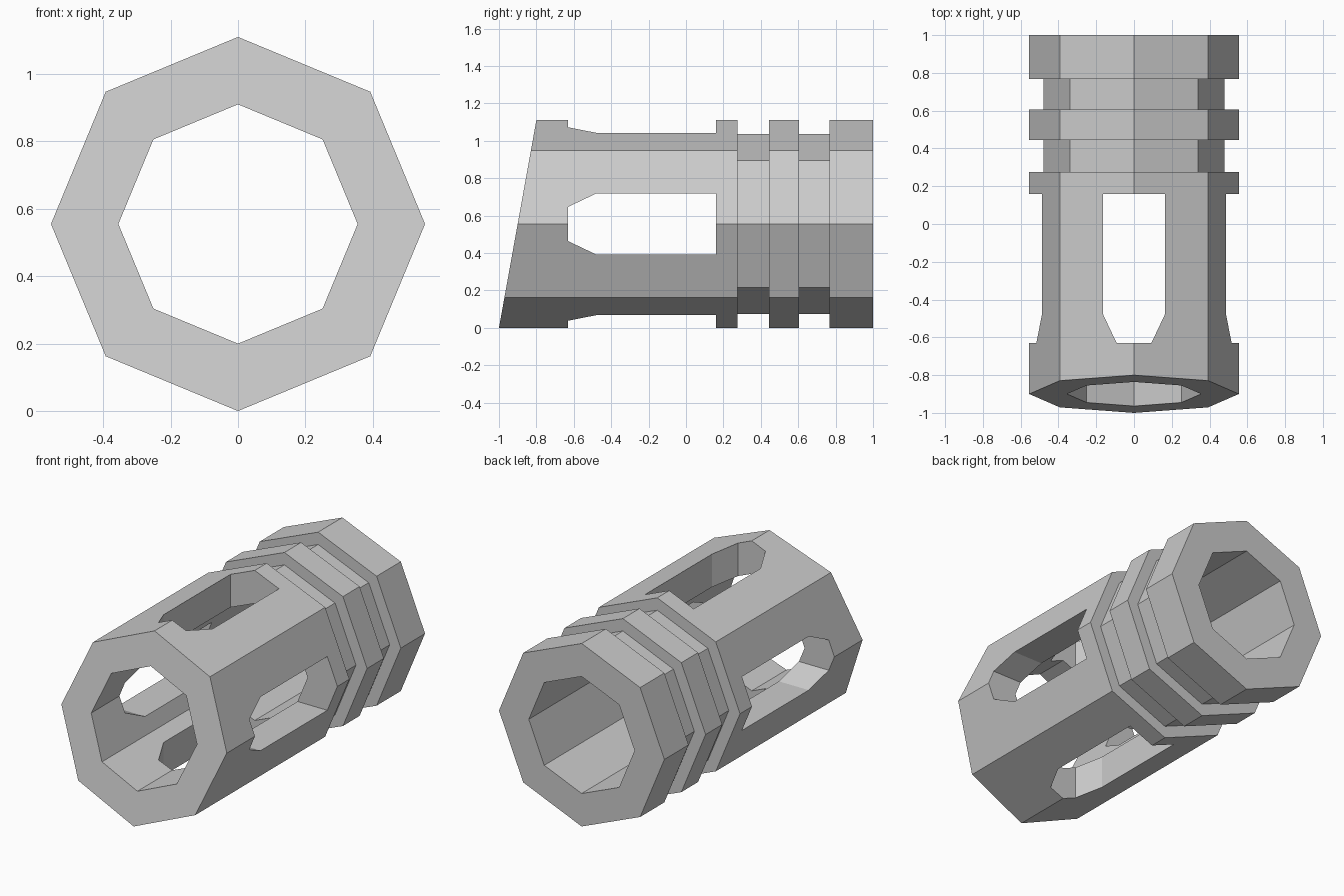
import bpy, bmesh, math

if "Cube" in bpy.data.objects:
    bpy.data.objects.remove(bpy.data.objects["Cube"])

R_OUT, R_GROOVE, R_IN, SIDES = 0.555, 0.48, 0.355, 8
CZ = R_OUT
SLANT = 0.2 / (2 * R_OUT)


def finish(name, bm):
    bmesh.ops.recalc_face_normals(bm, faces=bm.faces)
    mesh = bpy.data.meshes.new(name)
    bm.to_mesh(mesh)
    bm.free()
    obj = bpy.data.objects.new(name, mesh)
    bpy.context.collection.objects.link(obj)
    return obj


# Octagonal tube: closed (radius, y) profile turned about the y axis
profile = [(R_IN, -1), (R_OUT, -1),
           (R_OUT, 0.275), (R_GROOVE, 0.275), (R_GROOVE, 0.445), (R_OUT, 0.445),
           (R_OUT, 0.605), (R_GROOVE, 0.605), (R_GROOVE, 0.768), (R_OUT, 0.768),
           (R_OUT, 1), (R_IN, 1)]
bm = bmesh.new()
rings = []
for r, y in profile:
    ring = []
    for i in range(SIDES):
        a = 2 * math.pi * i / SIDES
        x, z = r * math.cos(a), CZ + r * math.sin(a)
        # The muzzle end leans back towards the top
        ring.append(bm.verts.new((x, y + SLANT * z if y == -1 else y, z)))
    rings.append(ring)
for k, a in enumerate(rings):
    b = rings[(k + 1) % len(rings)]
    for i in range(SIDES):
        j = (i + 1) % SIDES
        bm.faces.new((a[i], a[j], b[j], b[i]))
tube = finish("slotted_tube", bm)

# Tapered slots, each cutter passing right through two opposite sides
outline = [(-0.163, 0.16), (-0.163, -0.48), (-0.092, -0.63),
           (0.092, -0.63), (0.163, -0.48), (0.163, 0.16)]


def cut_slot(sideways):
    bm = bmesh.new()
    ends = []
    for d in (-0.8, 0.8):
        ends.append([bm.verts.new((d, y, CZ + w) if sideways else (w, y, CZ + d))
                     for w, y in outline])
    n = len(outline)
    bm.faces.new(ends[0])
    bm.faces.new(ends[1])
    for i in range(n):
        j = (i + 1) % n
        bm.faces.new((ends[0][i], ends[0][j], ends[1][j], ends[1][i]))
    cutter = finish("slot_cutter", bm)
    cutter.hide_render = True
    mod = tube.modifiers.new("slot", 'BOOLEAN')
    mod.operation, mod.solver, mod.object = 'DIFFERENCE', 'EXACT', cutter
    bpy.context.view_layer.objects.active = tube
    bpy.ops.object.modifier_apply(modifier=mod.name)
    bpy.data.objects.remove(cutter)


for sideways in (False, True):
    cut_slot(sideways)
